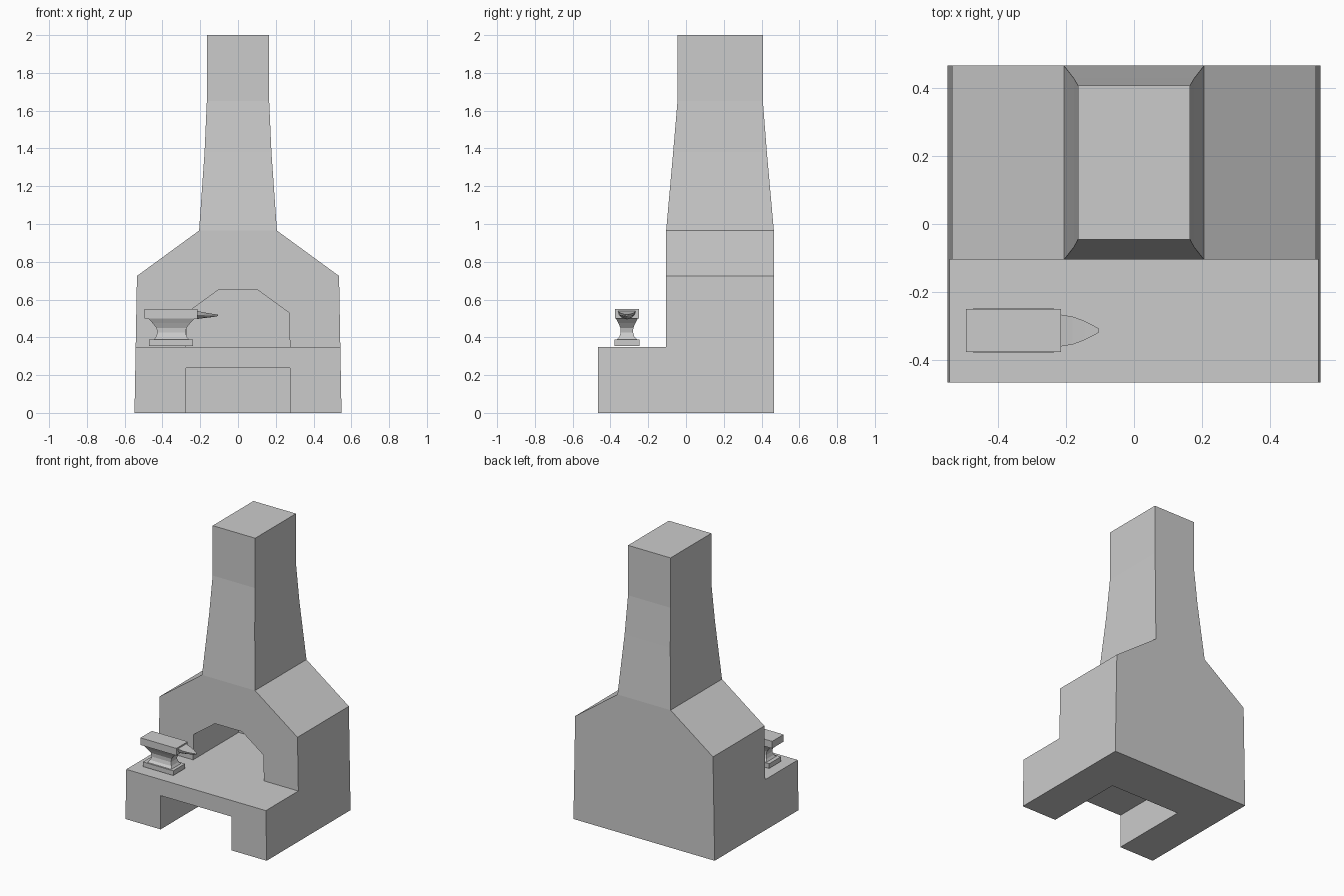
import bpy, bmesh, math

if "Cube" in bpy.data.objects:
    bpy.data.objects.remove(bpy.data.objects["Cube"])


def loft(name, rings, cap_start=True, cap_end=True):
    """Skin a list of matching point rings into a flat-shaded solid."""
    bm = bmesh.new()
    rows = [[bm.verts.new(p) for p in ring] for ring in rings]
    n = len(rows[0])
    for a, b in zip(rows, rows[1:]):
        for i in range(n):
            j = (i + 1) % n
            bm.faces.new((a[i], a[j], b[j], b[i]))
    if cap_start:
        bm.faces.new(rows[0][::-1])
    if cap_end:
        bm.faces.new(rows[-1])
    if cap_start and cap_end:
        bmesh.ops.recalc_face_normals(bm, faces=bm.faces)
    mesh = bpy.data.meshes.new(name)
    bm.to_mesh(mesh)
    bm.free()
    obj = bpy.data.objects.new(name, mesh)
    bpy.context.collection.objects.link(obj)
    return obj


def rect(x0, x1, y0, y1, z):
    return [(x0, y0, z), (x1, y0, z), (x1, y1, z), (x0, y1, z)]


def prism(name, half, y0, y1):
    """Extrude a profile along y; half lists the +x side (x, z), bottom to top."""
    profile = half + [(-x, z) for x, z in reversed(half)]
    return loft(name, [[(x, y, z) for x, z in profile] for y in (y0, y1)])


def cut(target, cutter):
    mod = target.modifiers.new("cut", 'BOOLEAN')
    mod.operation = 'DIFFERENCE'
    mod.solver = 'EXACT'
    mod.object = cutter
    bpy.context.view_layer.objects.active = target
    bpy.ops.object.modifier_apply(modifier=mod.name)
    bpy.data.objects.remove(cutter)


# Forge body: gabled profile, with front ledge, fire arch and ash slot cut out
body = prism("forge_body", [(0.548, 0), (0.535, 0.725), (0.206, 0.965)], -0.465, 0.465)
cut(body, prism("ledge_cutter", [(0.8, 0.35), (0.8, 1.3)], -0.8, -0.105))
cut(body, prism("arch_cutter", [(0.275, 0.35), (0.27, 0.53), (0.105, 0.65)], -0.2, 0.40))
cut(body, prism("ash_slot_cutter", [(0.275, -0.1), (0.275, 0.237)], -0.6, 0.11))

# Chimney: tapering rectangular stack (z, half width, front y, back y)
stack = [(0.965, 0.206, -0.105, 0.465), (1.38, 0.177, -0.068, 0.428),
         (1.65, 0.165, -0.045, 0.407), (2.0, 0.165, -0.045, 0.407)]
loft("chimney", [rect(-w, w, y0, y1, z) for z, w, y0, y1 in stack], cap_start=False)

# Anvil foot and top block
YC = -0.313
loft("anvil_foot", [rect(-0.472, -0.237, YC - 0.066, YC + 0.066, z) for z in (0.355, 0.388)])
loft("anvil_top", [rect(-0.494, -0.215, YC - 0.063, YC + 0.063, z) for z in (0.5, 0.55)])

# Anvil waist (z, left x, right x, half depth)
waist = [(0.388, -0.445, -0.26, 0.055), (0.402, -0.435, -0.27, 0.04),
         (0.425, -0.427, -0.278, 0.033), (0.45, -0.432, -0.273, 0.034),
         (0.475, -0.452, -0.253, 0.045), (0.5, -0.475, -0.228, 0.058)]
loft("anvil_waist", [rect(x0, x1, YC - d, YC + d, z) for z, x0, x1, d in waist])

# Anvil horn: flat-topped half-round rings (x, half width, top z, bottom z)
horn = [(-0.216, 0.047, 0.54, 0.497), (-0.18, 0.041, 0.532, 0.502),
        (-0.145, 0.028, 0.526, 0.506), (-0.118, 0.014, 0.522, 0.51),
        (-0.105, 0.007, 0.52, 0.513)]
loft("anvil_horn", [[(x, YC + w * math.cos(math.pi * k / 6),
                      top - (top - bottom) * math.sin(math.pi * k / 6)) for k in range(7)]
                    for x, w, top, bottom in horn])
